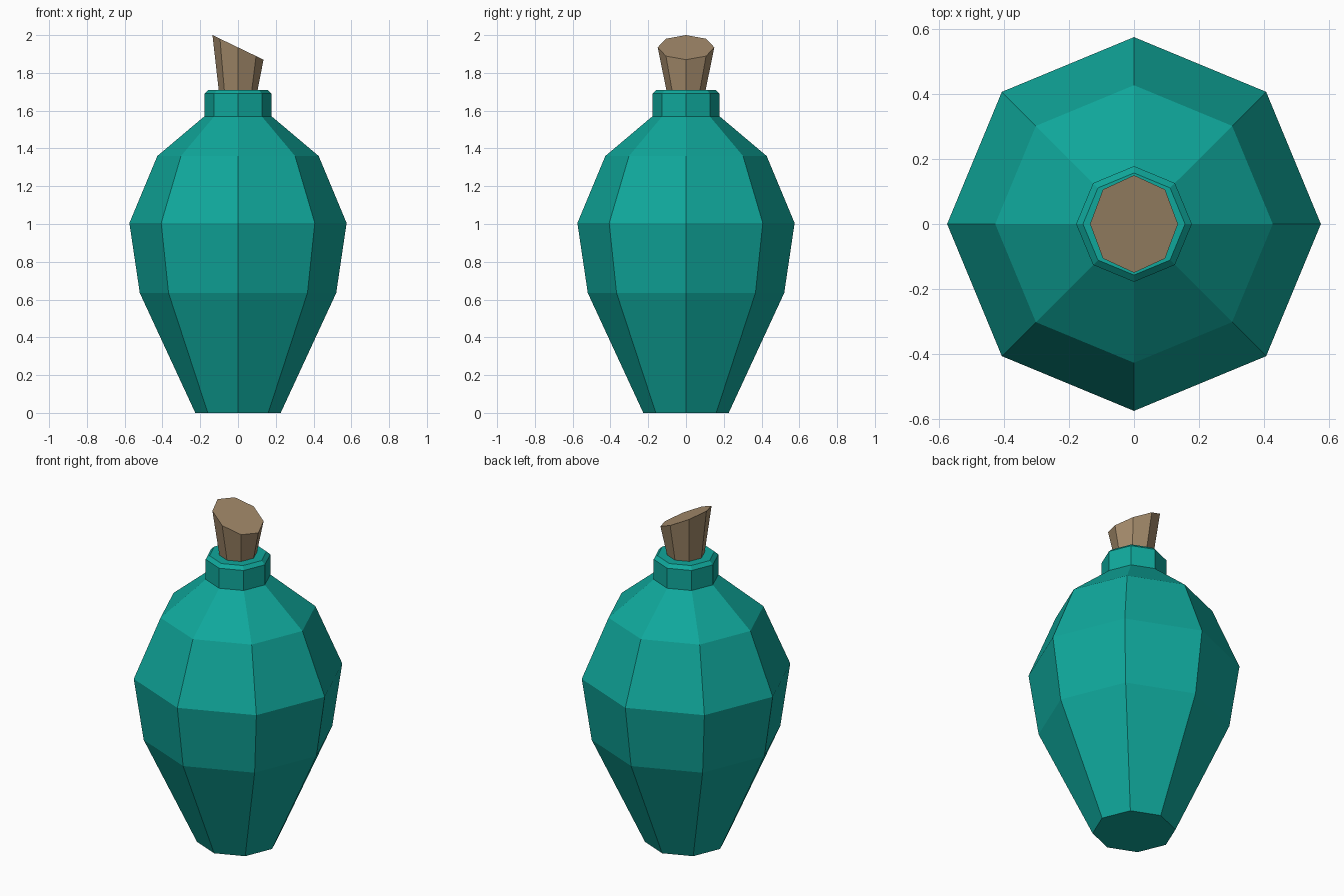
import bpy, bmesh, math
from mathutils import Matrix, Vector

if "Cube" in bpy.data.objects:
    bpy.data.objects.remove(bpy.data.objects["Cube"])

SIDES = 8


def material(name, rgb):
    m = bpy.data.materials.new(name)
    m.diffuse_color = (*rgb, 1)
    m.use_nodes = True
    m.node_tree.nodes["Principled BSDF"].inputs["Base Color"].default_value = m.diffuse_color
    return m


def ring(bm, radius, z, tilt=0.0):
    # Octagon of vertices, optionally tipped about the y axis
    rot = Matrix.Rotation(tilt, 3, 'Y')
    verts = []
    for i in range(SIDES):
        a = 2 * math.pi * i / SIDES
        p = rot @ Vector((radius * math.cos(a), radius * math.sin(a), 0))
        verts.append(bm.verts.new(p + Vector((0, 0, z))))
    return verts


def loft(name, profile, mat):
    # Closed faceted solid through a stack of octagons
    bm = bmesh.new()
    rings = [ring(bm, *p) for p in profile]
    for low, high in zip(rings, rings[1:]):
        for i in range(SIDES):
            j = (i + 1) % SIDES
            bm.faces.new((low[i], low[j], high[j], high[i]))
    bm.faces.new(rings[0][::-1])
    bm.faces.new(rings[-1])
    bmesh.ops.recalc_face_normals(bm, faces=bm.faces[:])
    mesh = bpy.data.meshes.new(name)
    bm.to_mesh(mesh)
    bm.free()
    mesh.materials.append(mat)
    obj = bpy.data.objects.new(name, mesh)
    bpy.context.collection.objects.link(obj)
    return obj


teal = material("teal glass", (0.005, 0.39, 0.33))
tan = material("cork tan", (0.376, 0.262, 0.15))

# Bottle: foot, belly, shoulder, neck collar with bevelled rim
loft("bottle", [(0.226, 0), (0.52, 0.635), (0.575, 1.005), (0.427, 1.36),
                (0.178, 1.57), (0.178, 1.69), (0.157, 1.71)], teal)

# Cork: flares upward to a slanted top
loft("cork", [(0.10, 1.69), (0.15, 1.935, math.radians(25.7))], tan)
